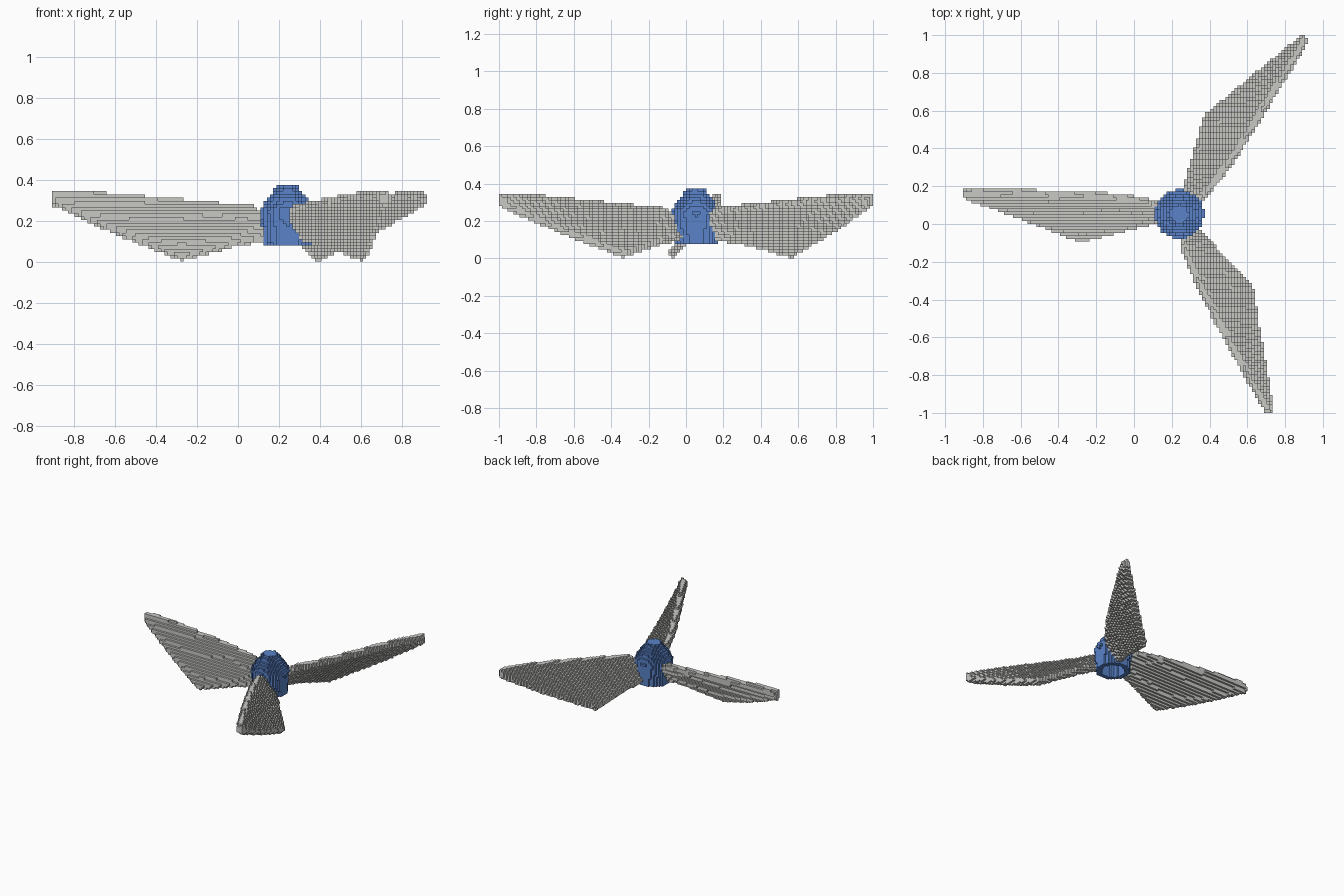
import bpy, bmesh, math
from mathutils import Vector

if "Cube" in bpy.data.objects:
    bpy.data.objects.remove(bpy.data.objects["Cube"])

CELL = 2 / 128                      # the model is built of small cubes
CX, CY = 0.24, 0.052                # hub axis


def material(name, rgb):
    m = bpy.data.materials.new(name)
    m.diffuse_color = (*rgb, 1)
    m.use_nodes = True
    m.node_tree.nodes["Principled BSDF"].inputs["Base Color"].default_value = m.diffuse_color
    return m


blue = material("hub blue", (0.10, 0.225, 0.58))
grey = material("blade grey", (0.58, 0.58, 0.56))


def lerp_profile(points, t):
    """Piecewise linear lookup; points are (t, a, b, ...)."""
    for p, q in zip(points, points[1:]):
        if t <= q[0]:
            f = max(0.0, (t - p[0]) / (q[0] - p[0]))
            return [a + (b - a) * f for a, b in zip(p[1:], q[1:])]
    return list(points[-1][1:])


def build_blocks(name, inside, mat):
    """Fill a shape with cubes and keep only the outer faces."""
    filled = set()
    for i in range(128):
        for j in range(128):
            for k in range(25):
                if inside(-1 + (i + .5) * CELL, -1 + (j + .5) * CELL, (k + .5) * CELL):
                    filled.add((i, j, k))
    bm = bmesh.new()
    verts = {}

    def vert(c):
        if c not in verts:
            verts[c] = bm.verts.new((-1 + c[0] * CELL, -1 + c[1] * CELL, c[2] * CELL))
        return verts[c]

    for c in filled:
        for axis in range(3):
            for side in (0, 1):
                n = list(c)
                n[axis] += 2 * side - 1
                if tuple(n) in filled:
                    continue
                a, b = (axis + 1) % 3, (axis + 2) % 3
                loop = []
                for da, db in ((0, 0), (1, 0), (1, 1), (0, 1)):
                    p = list(c)
                    p[axis] += side
                    p[a] += da
                    p[b] += db
                    loop.append(vert(tuple(p)))
                bm.faces.new(loop if side else loop[::-1])
    mesh = bpy.data.meshes.new(name)
    bm.to_mesh(mesh)
    bm.free()
    mesh.materials.append(mat)
    ob = bpy.data.objects.new(name, mesh)
    bpy.context.collection.objects.link(ob)


# Hub: a domed cap, open and hollow underneath (height, radius)
HUB = [(0.08, 0.118), (0.18, 0.123), (0.25, 0.13), (0.28, 0.115),
       (0.31, 0.095), (0.335, 0.075), (0.375, 0.045)]


def in_hub(x, y, z):
    if not 0.085 < z < 0.375:
        return False
    r = math.hypot(x - CX, y - CY)
    if r > lerp_profile(HUB, z)[0]:
        return False
    return not (z < 0.27 and r < 0.085)


build_blocks("hub", in_hub, blue)

# Blade: pitched slab between a high leading and a low trailing edge
# (distance along blade, sideways offset, height)
LEAD = [(0.09, 0.045, 0.22), (0.17, 0.070, 0.275), (0.35, 0.080, 0.29),
        (0.60, 0.072, 0.312), (0.85, 0.056, 0.335), (1.10, 0.040, 0.345), (1.16, 0.025, 0.335)]
TRAIL = [(0.09, -0.050, 0.095), (0.23, -0.100, 0.078), (0.505, -0.195, 0.004),
         (0.83, -0.103, 0.13), (1.16, -0.012, 0.28)]
HALF = 0.024                        # half the slab thickness


def blade_test(angle):
    ca, sa = math.cos(angle), math.sin(angle)

    def inside(x, y, z):
        dx, dy = x - CX, y - CY
        u, v = dx * ca + dy * sa, dx * sa - dy * ca
        if not 0.09 < u < 1.156 or abs(v) > 0.21:
            return False
        top = Vector(lerp_profile(LEAD, u)) - Vector((HALF, HALF))
        low = Vector(lerp_profile(TRAIL, u)) + Vector((HALF, HALF))
        chord = top - low
        p = Vector((v, z))
        f = (p - low).dot(chord) / max(chord.length_squared, 1e-9)
        return (p - low - chord * min(1, max(0, f))).length < HALF
    return inside


for n, deg in enumerate((175, 55, -65)):
    build_blocks(f"blade_{n + 1}", blade_test(math.radians(deg)), grey)
